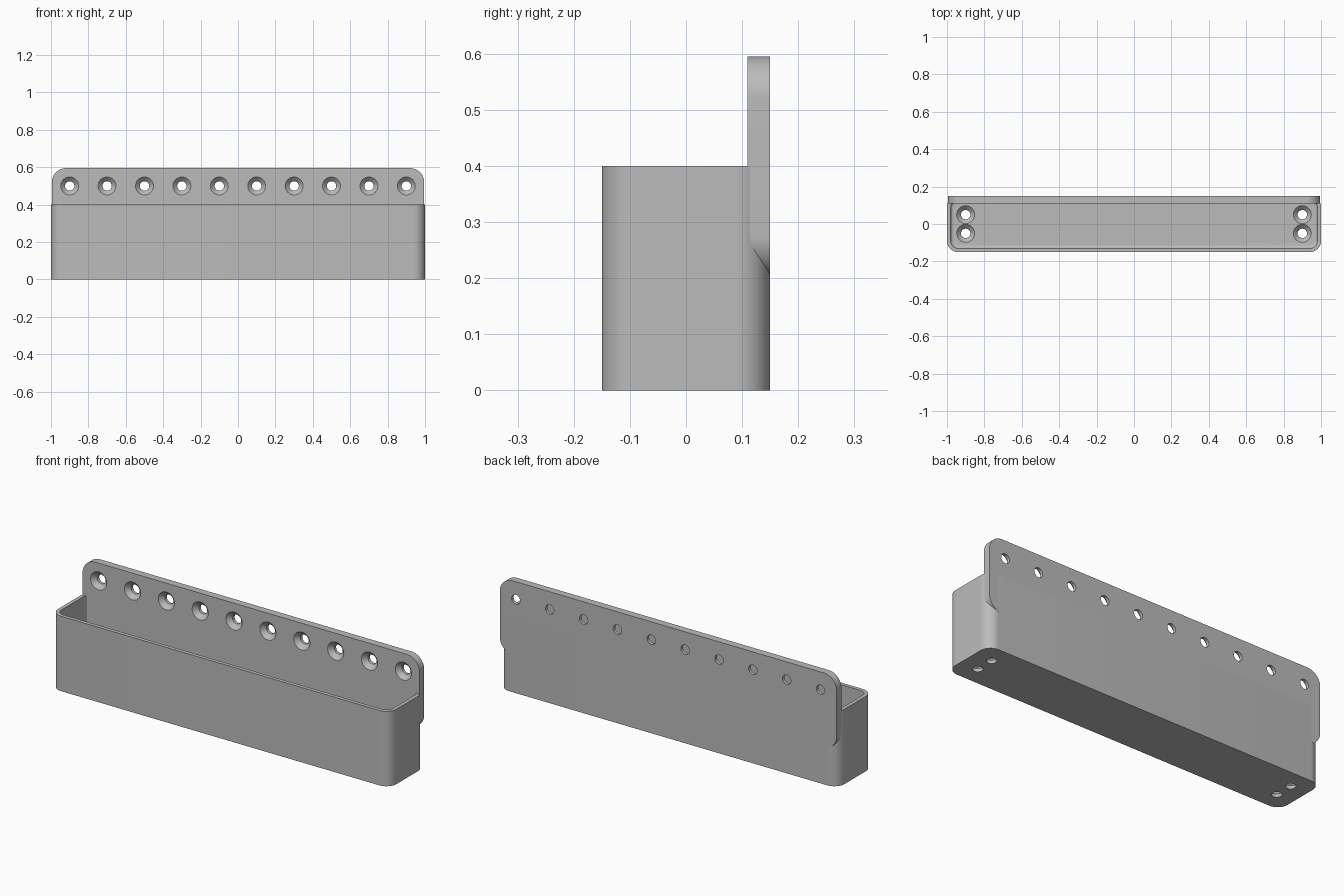
import bpy, bmesh, math
from mathutils import Matrix

if "Cube" in bpy.data.objects:
    bpy.data.objects.remove(bpy.data.objects["Cube"], do_unlink=True)

grey = bpy.data.materials.new("plain grey")
grey.use_nodes = True
grey.diffuse_color = (0.5, 0.5, 0.5, 1)
grey.node_tree.nodes["Principled BSDF"].inputs["Base Color"].default_value = grey.diffuse_color


def make_object(name, bm):
    bmesh.ops.recalc_face_normals(bm, faces=bm.faces)
    mesh = bpy.data.meshes.new(name)
    bm.to_mesh(mesh)
    bm.free()
    mesh.materials.append(grey)
    obj = bpy.data.objects.new(name, mesh)
    bpy.context.collection.objects.link(obj)
    return obj


def rounded_prism(name, width, height, radius, bottom, top, fillet=0):
    """Rounded rectangle in xy, raised from bottom to top."""
    bm = bmesh.new()
    verts = []
    steps = 12
    for corner, (sx, sy) in enumerate([(1, 1), (-1, 1), (-1, -1), (1, -1)]):
        for i in range(steps + 1):
            a = math.pi / 2 * (corner + i / steps)
            verts.append(bm.verts.new((sx * (width / 2 - radius) + radius * math.cos(a),
                                       sy * (height / 2 - radius) + radius * math.sin(a), bottom)))
    base = bm.faces.new(verts)
    raised = bmesh.ops.extrude_face_region(bm, geom=[base], use_keep_orig=True)["geom"]
    bmesh.ops.translate(bm, vec=(0, 0, top - bottom),
                        verts=[v for v in raised if isinstance(v, bmesh.types.BMVert)])
    if fillet:
        bmesh.ops.recalc_face_normals(bm, faces=bm.faces)
        edges = [e for e in bm.edges if all(abs(v.co.z - bottom) < 1e-5 for v in e.verts)]
        bmesh.ops.bevel(bm, geom=edges, offset=fillet, segments=4, profile=0.5, affect='EDGES')
    return make_object(name, bm)


def screw_holes(centres, thickness):
    """Countersunk hole cutters, wide at the upper surface."""
    bm = bmesh.new()
    sides = 32
    profile = [(0.025, -0.01), (0.025, thickness - 0.023),
               (0.048, thickness), (0.048, thickness + 0.01)]
    for x, y in centres:
        rings = [[bm.verts.new((x + r * math.cos(math.tau * i / sides),
                                y + r * math.sin(math.tau * i / sides), z))
                  for i in range(sides)] for r, z in profile]
        for low, high in zip(rings, rings[1:]):
            for i in range(sides):
                j = (i + 1) % sides
                bm.faces.new((low[i], low[j], high[j], high[i]))
        bm.faces.new(rings[0])
        bm.faces.new(rings[-1])
    return make_object("hole_cutter", bm)


def cut(obj, cutter):
    mod = obj.modifiers.new("cut", 'BOOLEAN')
    mod.operation = 'DIFFERENCE'
    mod.solver = 'EXACT'
    mod.object = cutter
    cutter.hide_render = True
    graph = bpy.context.evaluated_depsgraph_get()
    result = bpy.data.meshes.new_from_object(obj.evaluated_get(graph))
    obj.modifiers.clear()
    obj.data = result
    bpy.data.objects.remove(cutter, do_unlink=True)


# Open tray with a drilled floor
WALL, FLOOR = 0.02, 0.04
tray = rounded_prism("tray", 2, 0.3, 0.06, 0, 0.4)
cut(tray, rounded_prism("cavity", 2 - 2 * WALL, 0.3 - 2 * WALL, 0.04, FLOOR, 0.5, fillet=0.015))
cut(tray, screw_holes([(x, y) for x in (-0.9, 0.9) for y in (-0.05, 0.05)], FLOOR))

# Upright mounting plate with a row of screw holes
PLATE, LOW, HIGH = 0.04, 0.2, 0.595
middle = (LOW + HIGH) / 2
plate = rounded_prism("mounting_plate", 1.99, HIGH - LOW, 0.075, 0, PLATE)
cut(plate, screw_holes([(-0.9 + 0.2 * i, 0.5 - middle) for i in range(10)], PLATE))
plate.data.transform(Matrix.Translation((0, 0.15, middle)) @ Matrix.Rotation(math.pi / 2, 4, 'X'))

# Smooth rounded corners, crisp edges
for obj in (tray, plate):
    bpy.ops.object.select_all(action='DESELECT')
    obj.select_set(True)
    bpy.context.view_layer.objects.active = obj
    bpy.ops.object.shade_smooth_by_angle(angle=math.radians(30))
